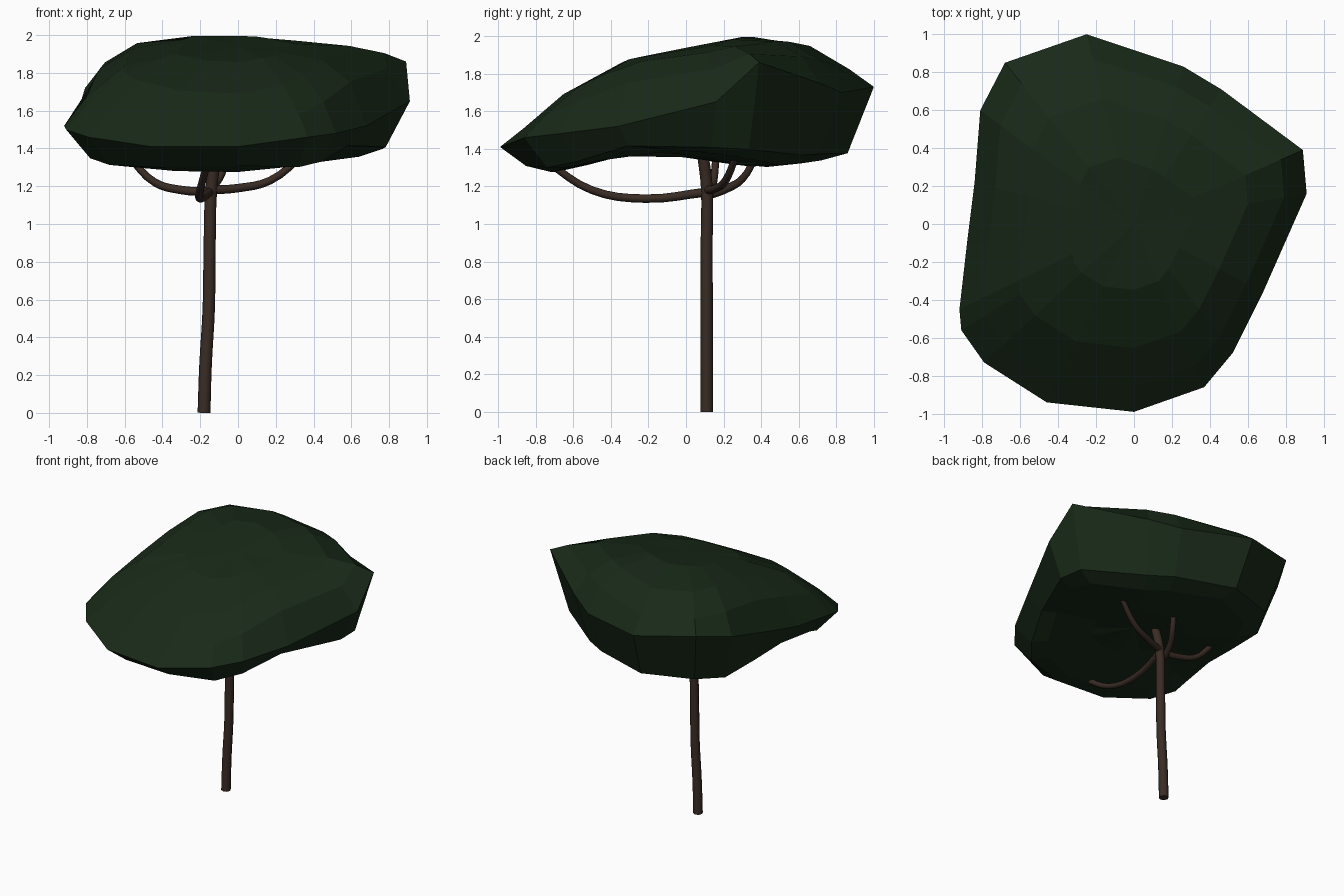
import bpy, bmesh

if "Cube" in bpy.data.objects:
    bpy.data.objects.remove(bpy.data.objects["Cube"])


def material(name, rgb):
    m = bpy.data.materials.new(name)
    m.diffuse_color = (*rgb, 1)
    m.use_nodes = True
    m.node_tree.nodes["Principled BSDF"].inputs["Base Color"].default_value = m.diffuse_color
    return m


bark = material("bark", (0.042, 0.025, 0.018))
leaf = material("leaf", (0.009, 0.022, 0.009))


def limb(name, points, radius, tip=1.0):
    """Smooth tube through the given points."""
    cu = bpy.data.curves.new(name, 'CURVE')
    cu.dimensions = '3D'
    cu.bevel_depth = radius
    cu.bevel_resolution = 2
    cu.resolution_u = 4
    cu.use_fill_caps = True
    sp = cu.splines.new('BEZIER')
    sp.bezier_points.add(len(points) - 1)
    for i, (bp, p) in enumerate(zip(sp.bezier_points, points)):
        bp.co = p
        bp.handle_left_type = bp.handle_right_type = 'AUTO'
        bp.radius = 1 + (tip - 1) * i / (len(points) - 1)
    cu.materials.append(bark)
    ob = bpy.data.objects.new(name, cu)
    bpy.context.collection.objects.link(ob)


def interp(profile, v):
    for (a, za), (b, zb) in zip(profile, profile[1:]):
        if v <= b:
            return za + (zb - za) * max(0, (v - a) / (b - a))
    return profile[-1][1]


# Trunk
limb("trunk", [(-.18, .11, 0), (-.172, .11, .25), (-.155, .11, .55),
               (-.15, .11, .9), (-.14, .11, 1.2), (-.115, .09, 1.37)], .034, .9)

# Branches curving up into the crown
limb("branch_left", [(-.15, .11, 1.17), (-.3, .125, 1.18), (-.44, .145, 1.22), (-.58, .16, 1.36)], .024, .8)
limb("branch_right", [(-.15, .11, 1.18), (0, .16, 1.19), (.17, .21, 1.23), (.35, .27, 1.37)], .024, .8)
limb("branch_front", [(-.15, .11, 1.17), (-.2, -.22, 1.135), (-.2, -.5, 1.18), (-.16, -.74, 1.33)], .024, .8)
limb("branch_back", [(-.19, .11, 1.15), (-.15, .22, 1.19), (-.1, .3, 1.24), (-.05, .38, 1.38)], .024, .8)

# Crown: rim outline, with top and underside heights following the side profile
RIM = [(-.25, 1, 1.73), (.26, .83, 1.7), (.46, .71, 1.75), (.89, .39, 1.86),
       (.91, .16, 1.65), (.68, -.36, 1.52), (.52, -.68, 1.48), (.37, -.86, 1.46),
       (0, -.99, 1.41), (-.46, -.94, 1.41), (-.79, -.73, 1.46), (-.91, -.56, 1.5),
       (-.92, -.45, 1.52), (-.88, -.1, 1.55), (-.84, .22, 1.62), (-.81, .6, 1.72),
       (-.68, .85, 1.78)]
TOP = [(-1, 1.41), (-.92, 1.5), (-.74, 1.64), (-.5, 1.78), (-.3, 1.88),
       (.32, 2), (.58, 1.97), (.83, 1.9), (.98, 1.73)]
UNDER = [(-.94, 1.32), (-.73, 1.27), (-.5, 1.31), (-.25, 1.39), (.15, 1.33),
         (.47, 1.29), (.78, 1.35)]


def top_z(x, y):
    d = max(0, abs(x + .1) - .1)
    return interp(TOP, y) - d * d * (.3 if x < 0 else .13)


def under_z(x, y):
    return interp(UNDER, y) + .06 * (x + .2) ** 2


bm = bmesh.new()


def ring(scale, height, blend):
    out = []
    for x, y, z in RIM:
        px, py = x * scale, y * scale
        out.append(bm.verts.new((px, py, z + (height(px, py) - z) * blend)))
    return out


rings = [ring(.35, under_z, 1), ring(.72, under_z, 1), ring(.86, under_z, .93),
         ring(1, top_z, 0),
         ring(.87, top_z, .75), ring(.66, top_z, 1), ring(.35, top_z, 1)]
n = len(RIM)
for lo, hi in zip(rings, rings[1:]):
    for i in range(n):
        j = (i + 1) % n
        bm.faces.new((lo[i], lo[j], hi[j], hi[i]))
for r, height in ((rings[0], under_z), (rings[-1], top_z)):
    c = bm.verts.new((0, 0, height(0, 0)))
    for i in range(n):
        bm.faces.new((r[i], r[(i + 1) % n], c))
bmesh.ops.recalc_face_normals(bm, faces=bm.faces)
me = bpy.data.meshes.new("crown")
bm.to_mesh(me)
bm.free()
me.materials.append(leaf)
bpy.context.collection.objects.link(bpy.data.objects.new("crown", me))
